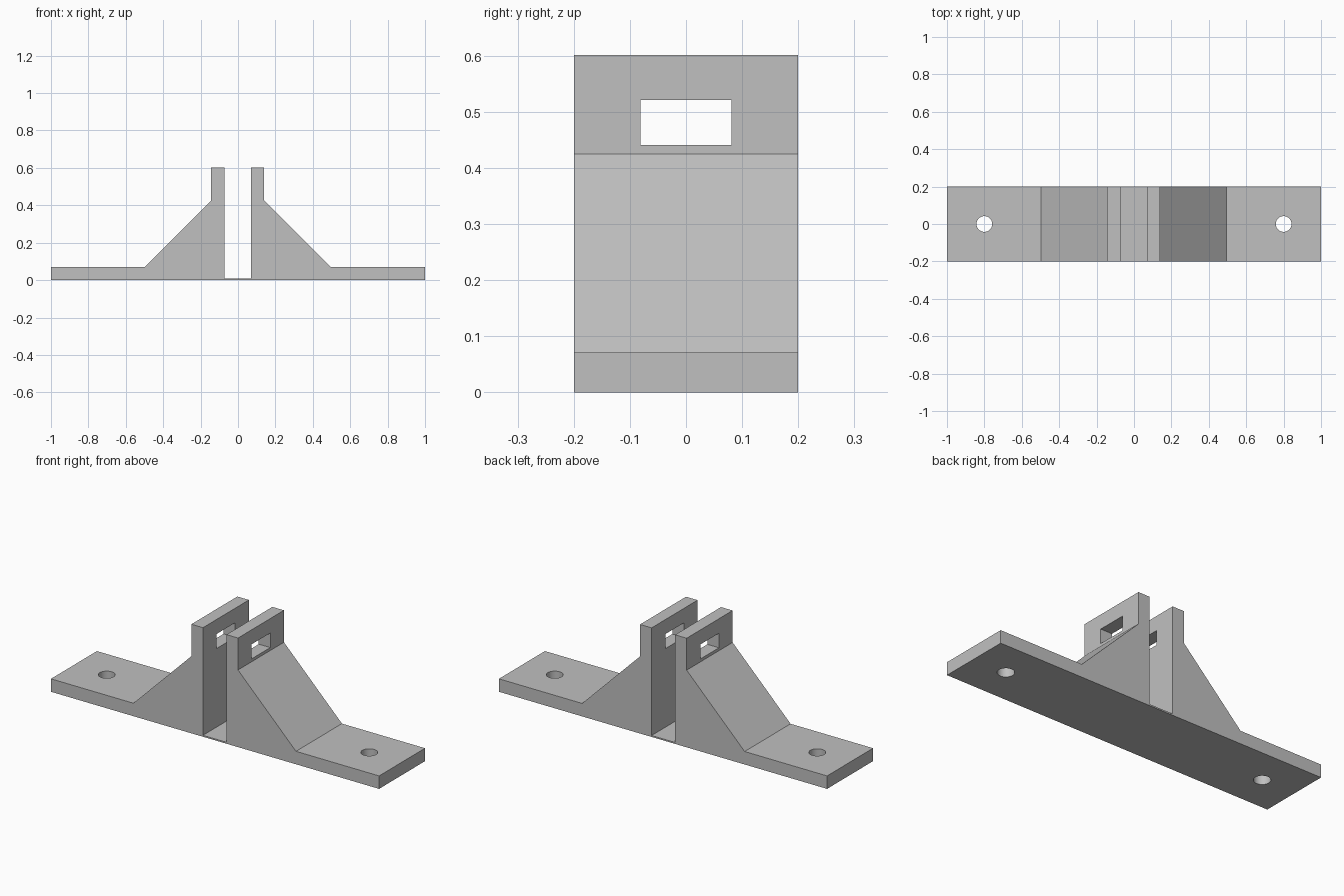
import bpy
import bmesh
from math import radians

cube = bpy.data.objects.get("Cube")
if cube:
    bpy.data.objects.remove(cube, do_unlink=True)

DEPTH = 0.4
SHIFT = -0.002   # the clevis sits a hair off centre
SLOT_FLOOR = 0.008

grey = bpy.data.materials.new("plain_grey")
grey.use_nodes = True
colour = (0.53, 0.53, 0.53, 1)
grey.diffuse_color = colour
grey.node_tree.nodes["Principled BSDF"].inputs["Base Color"].default_value = colour


def extrude_profile(name, points, depth):
    """Solid made from an x-z outline, centred on y = 0."""
    bm = bmesh.new()
    face = bm.faces.new([bm.verts.new((x, -depth / 2, z)) for x, z in points])
    side = bmesh.ops.extrude_face_region(bm, geom=[face])["geom"]
    verts = [v for v in side if isinstance(v, bmesh.types.BMVert)]
    bmesh.ops.translate(bm, verts=verts, vec=(0, depth, 0))
    bmesh.ops.recalc_face_normals(bm, faces=bm.faces)
    mesh = bpy.data.meshes.new(name)
    bm.to_mesh(mesh)
    bm.free()
    mesh.materials.append(grey)
    obj = bpy.data.objects.new(name, mesh)
    bpy.context.collection.objects.link(obj)
    return obj


def cut(target, cutter):
    cutter.hide_render = True
    cutter.data.materials.clear()
    cutter.data.materials.append(grey)
    mod = target.modifiers.new("cut", 'BOOLEAN')
    mod.operation = 'DIFFERENCE'
    mod.solver = 'EXACT'
    mod.object = cutter
    bpy.context.view_layer.objects.active = target
    bpy.ops.object.modifier_apply(modifier=mod.name)
    bpy.data.objects.remove(cutter, do_unlink=True)


# Bracket body: flat feet, sloped gussets and two upright lugs
half = [(0.0715, SLOT_FLOOR), (0.0715, 0.601), (0.142, 0.601),
        (0.142, 0.425), (0.4955, 0.0714)]
right_side = [(SHIFT + x, z) for x, z in half] + [(1, 0.0714), (1, 0)]
left_side = [(SHIFT - x, z) for x, z in half] + [(-1, 0.0714), (-1, 0)]
bracket = extrude_profile("bracket", right_side + left_side[::-1], DEPTH)

# Rectangular window through both lugs
window = extrude_profile("window_cutter", [(-0.3, 0.441), (0.3, 0.441),
                                           (0.3, 0.521), (-0.3, 0.521)], 0.162)
cut(bracket, window)

# Bolt hole in each foot
for x in (-0.8, 0.8):
    bpy.ops.mesh.primitive_cylinder_add(vertices=48, radius=0.042, depth=0.4,
                                        location=(x, 0, 0))
    cut(bracket, bpy.context.object)

# Smooth hole walls, crisp edges elsewhere
bpy.ops.object.select_all(action='DESELECT')
bracket.select_set(True)
bpy.context.view_layer.objects.active = bracket
bpy.ops.object.shade_smooth_by_angle(angle=radians(30))
